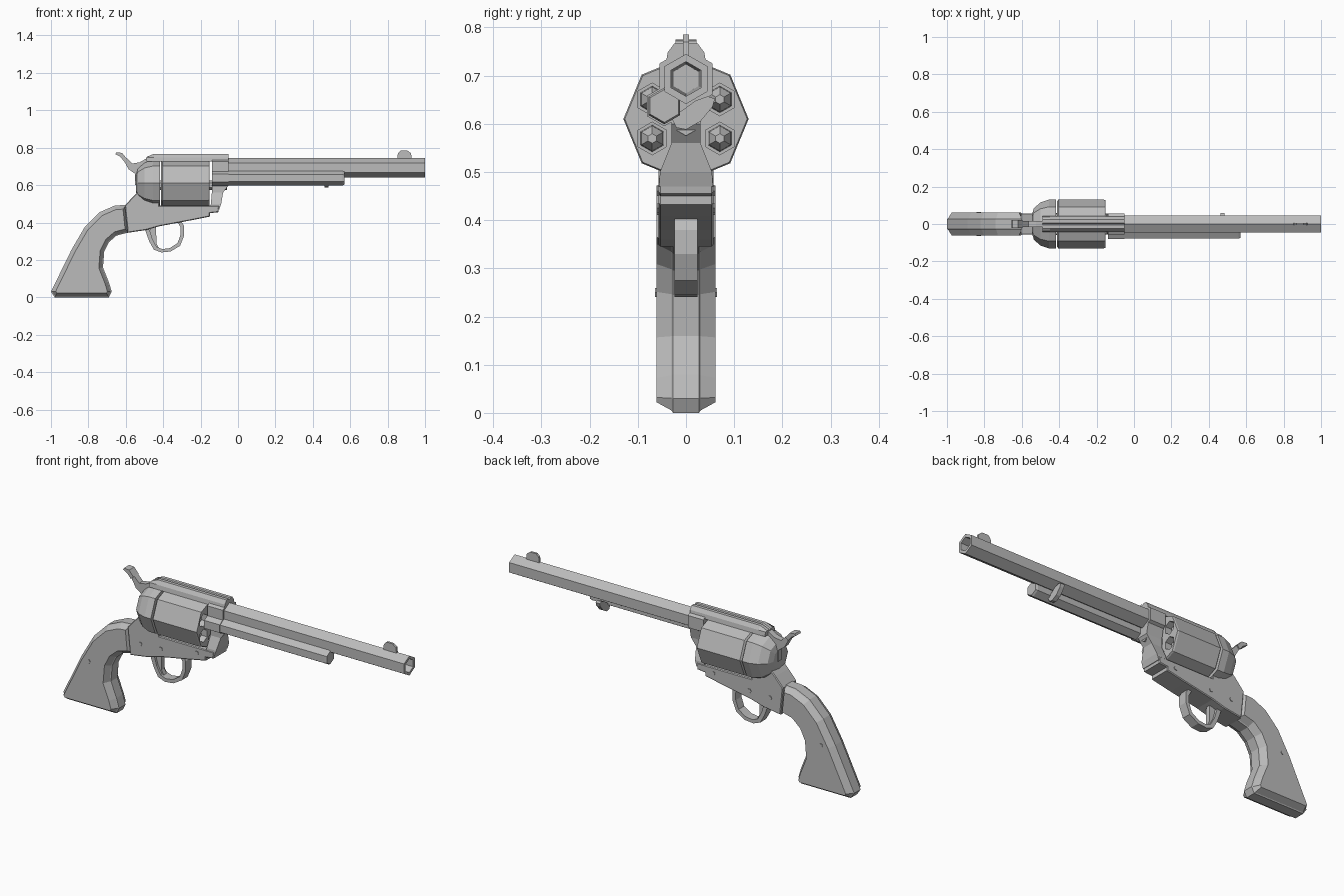
import bpy, bmesh, math
from mathutils import Vector

if "Cube" in bpy.data.objects:
    bpy.data.objects.remove(bpy.data.objects["Cube"])

steel = bpy.data.materials.new("plain_grey")
steel.diffuse_color = (0.5, 0.5, 0.5, 1)
steel.use_nodes = True
steel.node_tree.nodes["Principled BSDF"].inputs["Base Color"].default_value = steel.diffuse_color


def build(name, shells):
    """Mesh from shells; each shell is a list of equal-length vertex rings, capped at both ends."""
    bm = bmesh.new()
    for rings in shells:
        vr = [[bm.verts.new(p) for p in r] for r in rings]
        n = len(vr[0])
        for a, b in zip(vr, vr[1:]):
            for i in range(n):
                j = (i + 1) % n
                bm.faces.new((a[i], a[j], b[j], b[i]))
        bm.faces.new(vr[0][::-1])
        bm.faces.new(vr[-1])
    bmesh.ops.recalc_face_normals(bm, faces=bm.faces[:])
    me = bpy.data.meshes.new(name)
    bm.to_mesh(me)
    bm.free()
    me.materials.append(steel)
    ob = bpy.data.objects.new(name, me)
    bpy.context.collection.objects.link(ob)
    return ob


def turned(steps, y, z, n=6, start=90):
    """Rings of an n-sided rod along x; steps are (x, radius)."""
    ang = [math.radians(start + 360 * i / n) for i in range(n)]
    return [[(x, y + r * math.cos(a), z + r * math.sin(a)) for a in ang] for x, r in steps]


def inset(pts, d):
    """Mitred inward offset of a side profile."""
    P = [Vector(p) for p in pts]
    n = len(P)
    area = sum(P[i].x * P[(i + 1) % n].y - P[(i + 1) % n].x * P[i].y for i in range(n))
    s = 1 if area > 0 else -1
    out = []
    for i in range(n):
        e1 = (P[i] - P[i - 1]).normalized()
        e2 = (P[(i + 1) % n] - P[i]).normalized()
        n1, n2 = Vector((-e1.y, e1.x)) * s, Vector((-e2.y, e2.x)) * s
        out.append(P[i] + (n1 + n2) * (d / (1 + n1.dot(n2))))
    return out


def slab(pts, levels):
    """Side profile mirrored across y = 0; levels are (half width, inset) from outside inward."""
    full = [(-w, d) for w, d in levels] + [(w, d) for w, d in reversed(levels)]
    return [[(p[0], y, p[1]) for p in inset(pts, d)] for y, d in full]


# Barrel with hollow bore
build("barrel", [turned([(-.13, .052), (1, .052), (1, .036), (-.05, .03)], 0, .693)])
build("front_sight", [slab([(.85, .73), (.855, .77), (.87, .785), (.905, .785), (.925, .77), (.93, .73)],
                           [(.006, 0)])])

# Ejector housing, rod and thumb button
build("ejector_housing", [turned([(-.14, .042), (-.05, .042), (-.05, .038), (.56, .038), (.57, .034)],
                                 -.045, .637)])
button = [(-.03, .612), (.02, .648), (.045, .657), (.06, .652), (.055, .635), (.03, .605), (0, .588), (-.02, .592)]
build("ejector_button", [[[(x, y, z) for y, z in button] for x in (.462, .485)]])

# Cylinder with six chambers
cyl = build("cylinder", [turned([(-.412, .12), (-.405, .13), (-.16, .13), (-.152, .127)], 0, .61, 8, 0)])
spots = [(.081 * math.cos(math.radians(a)), .61 + .081 * math.sin(math.radians(a))) for a in range(30, 390, 60)]
cutter = build("chamber_cutter", [turned([(-.22, .034), (-.10, .034)], y, z) for y, z in spots])
cutter.hide_render = True
cutter.hide_viewport = True
cut = cyl.modifiers.new("chambers", 'BOOLEAN')
cut.operation = 'DIFFERENCE'
cut.solver = 'EXACT'
cut.object = cutter
build("bullets", [turned([(-.225, .028), (-.195, .026), (-.17, .010)], y, z) for y, z in spots])
build("base_pin", [turned([(-.42, .025), (-.06, .025)], 0, .60)])

# Frame: recoil shield, lower body, neck, barrel collar and top strap
build("recoil_shield", [turned([(-.545, .05), (-.535, .085), (-.50, .115), (-.455, .13), (-.418, .13)],
                               0, .61, 8, 0)])
build("lower_frame", [slab([(-.605, .49), (-.56, .54), (-.53, .57), (-.42, .57), (-.42, .49), (-.10, .49),
                            (-.105, .455), (-.15, .45), (-.15, .432), (-.26, .41), (-.42, .38), (-.49, .36),
                            (-.59, .345)], [(.057, .004), (.053, 0)])])
neck = [(.47, -.15, -.10, .056), (.50, -.145, -.09, .054), (.56, -.14, -.08, .03),
        (.60, -.14, -.05, .03), (.67, -.14, -.05, .045)]
build("frame_neck", [[[(a, -w, z), (b, -w, z), (b, w, z), (a, w, z)] for z, a, b, w in neck]])
build("barrel_collar", [turned([(-.14, .064), (-.05, .064)], 0, .693)])
strap = [(-.485, .70, .04), (-.485, .735, .04), (-.455, .763, .027)]
build("top_strap", [[[(x, -.042, .725), (x, -.038, .748), (x, -.024, z), (x, -.006, z), (x, 0, z - .006),
                      (x, .006, z), (x, .024, z), (x, .038, .748), (x, .042, .725)]
                     for x, z in ((-.49, .75), (-.45, .767), (-.05, .767))]])

# Hammer with wider spur
build("hammer", [slab([(-.61, .73), (-.585, .685), (-.55, .66), (-.55, .60), (-.49, .60), (-.485, .745),
                       (-.525, .722), (-.565, .715), (-.595, .745)], [(.016, 0)]),
                 slab([(-.655, .765), (-.65, .775), (-.62, .772), (-.595, .742), (-.61, .728), (-.63, .752)],
                      [(.022, 0)])])

# Trigger and guard
build("trigger_guard", [slab([(-.50, .37), (-.475, .30), (-.45, .255), (-.41, .24), (-.36, .245), (-.31, .275),
                              (-.288, .33), (-.288, .38), (-.31, .42), (-.335, .42), (-.307, .375),
                              (-.307, .335), (-.323, .29), (-.365, .263), (-.405, .258), (-.435, .27),
                              (-.457, .31), (-.475, .37)], [(.024, 0)])])
build("trigger", [slab([(-.475, .40), (-.44, .40), (-.437, .33), (-.437, .29), (-.42, .255), (-.437, .258),
                        (-.458, .29), (-.465, .33)], [(.012, 0)])])

# Grip: centre strap with chamfered side panels
build("grip", [slab([(-1, .03), (-.98, 0), (-.69, 0), (-.675, .03), (-.69, .08), (-.722, .16), (-.715, .245),
                     (-.69, .295), (-.65, .33), (-.58, .348), (-.595, .495), (-.66, .49), (-.74, .455),
                     (-.82, .375), (-.89, .255)], [(.061, .022), (.03, .005), (.027, 0)])])

# Screws on both sides
screws = []
for x, z, w in ((-.83, .25, .061), (-.53, .42, .057), (-.41, .425, .057), (-.2, .46, .057)):
    ring = [(x + .011 * math.cos(math.tau * i / 6), z + .011 * math.sin(math.tau * i / 6)) for i in range(6)]
    screws.append(slab(ring, [(w + .003, 0)]))
build("screws", screws)
